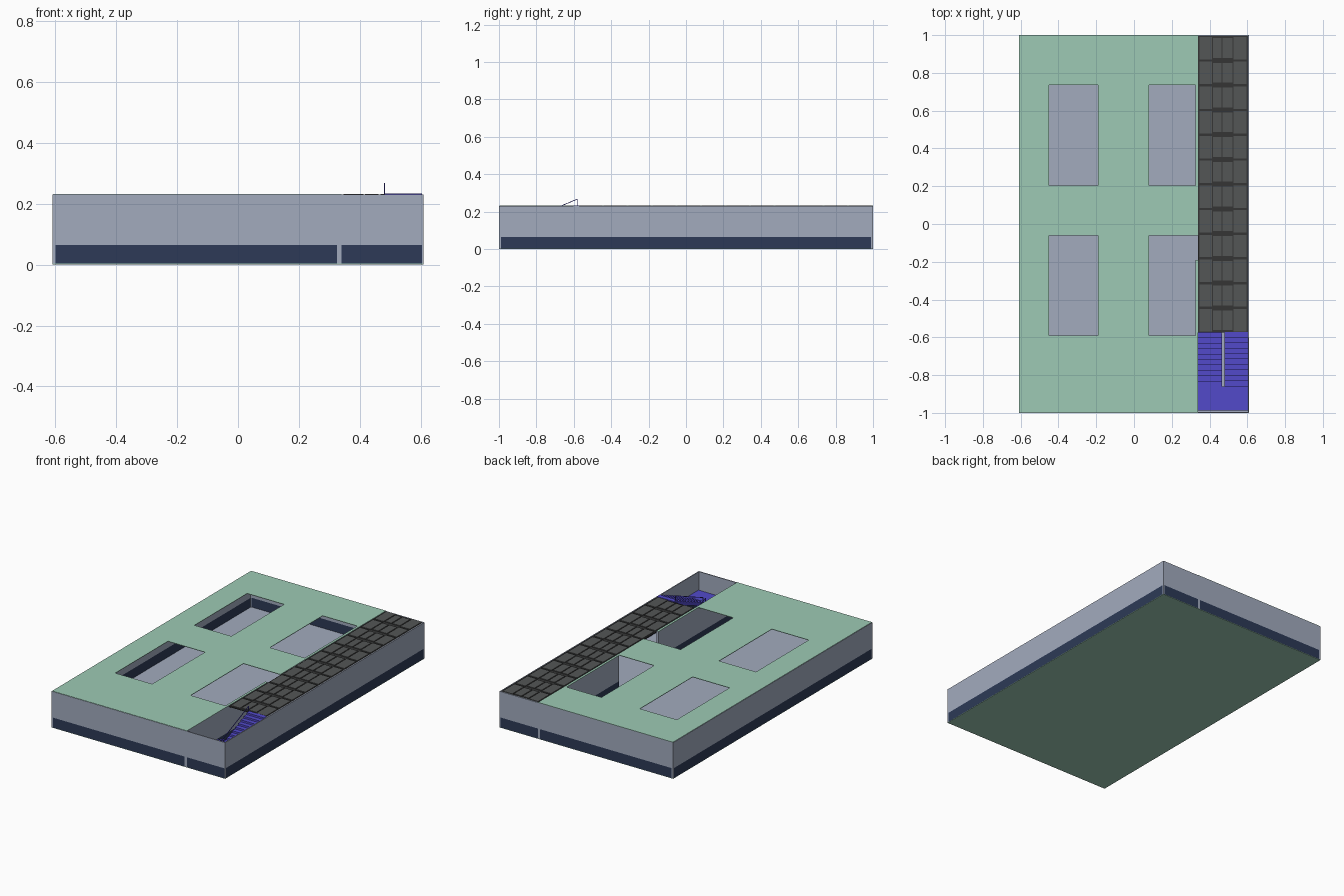
import bpy, bmesh, math
from mathutils import Matrix, Vector

if "Cube" in bpy.data.objects:
    bpy.data.objects.remove(bpy.data.objects["Cube"])


def material(name, rgb):
    m = bpy.data.materials.new(name)
    m.diffuse_color = (*rgb, 1)
    m.use_nodes = True
    m.node_tree.nodes["Principled BSDF"].inputs["Base Color"].default_value = m.diffuse_color
    return m


GREY = material("wall grey", (0.361, 0.407, 0.515))
NAVY = material("skirting navy", (0.026, 0.042, 0.095))
GREEN = material("roof green", (0.338, 0.591, 0.462))
BLUE = material("stair blue", (0.085, 0.068, 0.59))
PANEL = material("panel charcoal", (0.088, 0.092, 0.092))
GAP = material("gap black", (0.035, 0.036, 0.036))

H, BAND = 0.23, 0.065          # wall top, top of the dark band
X0, X1, Y = 0.61, 0.34, 1.0    # half width, corridor edge, half length
T = 0.006                      # wall thickness


def finish(name, bm, mat):
    bmesh.ops.recalc_face_normals(bm, faces=bm.faces)
    me = bpy.data.meshes.new(name)
    bm.to_mesh(me)
    bm.free()
    me.materials.append(mat)
    ob = bpy.data.objects.new(name, me)
    bpy.context.collection.objects.link(ob)
    return ob


def boxes(name, mat, items):
    """One object from boxes given as (x0, x1, y0, y1, z0, z1)."""
    bm = bmesh.new()
    for a, b, c, d, e, f in items:
        mid = Vector(((a + b) / 2, (c + d) / 2, (e + f) / 2))
        bmesh.ops.create_cube(bm, size=1, matrix=Matrix.Translation(mid)
                              @ Matrix.Diagonal((b - a, d - c, f - e, 1)))
    return finish(name, bm, mat)


def extrude_yz(name, mat, profile, x0, x1):
    bm = bmesh.new()
    face = bm.faces.new([bm.verts.new((x0, y, z)) for y, z in profile])
    r = bmesh.ops.extrude_face_region(bm, geom=[face])
    bmesh.ops.translate(bm, vec=(x1 - x0, 0, 0),
                        verts=[v for v in r["geom"] if isinstance(v, bmesh.types.BMVert)])
    return finish(name, bm, mat)


# Floor: green slab below, grey floor above
boxes("base_slab", GREEN, [(-X0, X0, -Y, Y, 0, 0.003)])
boxes("floor", GREY, [(-X0 + T, X0 - T, -Y + T, Y - T, 0.003, 0.006)])

# Walls: footprints shared by the light upper part and the dark lower band
footprints = {
    "left_wall": (-X0, -X0 + T, -0.99, 0.99),
    "right_wall": (X0 - T, X0, -0.99, 0.99),
    "front_wall_room": (-0.6, 0.325, -Y, -Y + T),
    "front_wall_corridor": (X1, 0.604, -Y, -Y + T),
    "back_wall_room": (-0.6, 0.325, Y - T, Y),
    "back_wall_corridor": (X1, 0.604, Y - T, Y),
    "partition_front": (0.328, X1, -0.98, -0.19),
    "partition_back": (0.328, X1, 0.205, 0.98),
}
for name, fp in footprints.items():
    boxes(name, GREY, [(*fp, BAND, H)])
    boxes(name + "_band", NAVY, [(*fp, 0.003, BAND)])

# Light posts where the walls meet
posts = []
for s in (-1, 1):
    ya, yb = sorted((s * Y, s * 0.99))
    posts += [(-X0, -0.6, ya, yb, 0.003, H), (0.325, X1, ya, yb, 0.003, H),
              (0.604, X0, ya, yb, 0.003, H)]
boxes("wall_posts", GREY, posts)

# Roof with four openings and the notch at the doorway
xs = [-0.608, -0.45, -0.19, 0.08, 0.325, X1]
ys = [-0.998, -0.59, -0.19, -0.06, 0.205, 0.735, Y]
holes = {(i, j) for i in (1, 3) for j in (1, 2, 4)} | {(4, 2)}
bm = bmesh.new()
grid = [[bm.verts.new((x, y, H + 0.002)) for y in ys] for x in xs]
for i in range(len(xs) - 1):
    for j in range(len(ys) - 1):
        if (i, j) not in holes:
            bm.faces.new((grid[i][j], grid[i + 1][j], grid[i + 1][j + 1], grid[i][j + 1]))
roof = finish("roof", bm, GREEN)
sol = roof.modifiers.new("thickness", "SOLIDIFY")
sol.thickness, sol.offset = 0.003, -1

# Corridor ceiling: dark backing with twelve bays of panels
YC = -0.575
boxes("ceiling_backing", GAP, [(X1, 0.604, YC, Y - T, 0.222, 0.228)])
pitch = (Y - 0.003 - YC) / 12
panels = []
for k in range(12):
    a, b = YC + k * pitch + 0.006, YC + (k + 1) * pitch - 0.006
    for p, q, inset in ((0.347, 0.412, 0), (0.418, 0.462, 0.007),
                        (0.468, 0.522, 0.007), (0.528, 0.596, 0)):
        panels.append((p, q, a + inset, b - inset, 0.226, 0.232))
boxes("ceiling_panels", PANEL, panels)

# Half-turn stairs: lower flight, landing, upper flight
N, YA, YB, ZL, ZT, XM = 10, -0.86, -0.572, 0.115, 0.233, 0.472


def flight(name, z_start, z_end, x0, x1):
    """Solid stepped flight between the landing (YA) and the far end (YB)."""
    run, rise = (YB - YA) / N, (z_end - z_start) / N
    top = []
    for k in range(N):
        z = z_start + rise * (k + (1 if rise > 0 else 0))
        top += [(YA + k * run, z), (YA + (k + 1) * run, z)]
    under = [(YB, max(z_end - 0.02, 0.004)), (YA, z_start - 0.02)]
    extrude_yz(name, BLUE, top + under, x0, x1)


flight("lower_flight", ZL, 0.006, X1, XM - 0.008)
flight("upper_flight", ZL, ZT, XM + 0.008, 0.604)
boxes("landing", BLUE, [(X1, 0.604, -0.988, YA, ZL - 0.02, ZL)])

# Thin handrails beside the two flights
for name, z_end, x in (("upper_rail", ZT, 0.48), ("lower_rail", 0.006, 0.463)):
    h, w = 0.036, 0.004
    extrude_yz(name, BLUE, [(YA, ZL + h), (-0.58, z_end + h),
                            (-0.58, z_end + h - w), (YA, ZL + h - w)], x, x + 0.003)
    boxes(name + "_posts", BLUE, [
        (x, x + 0.003, -0.584, -0.58, max(z_end - 0.005, 0.005), z_end + h - 0.001),
        (x, x + 0.003, YA, YA + 0.004, ZL - 0.01, ZL + h - 0.001)])
